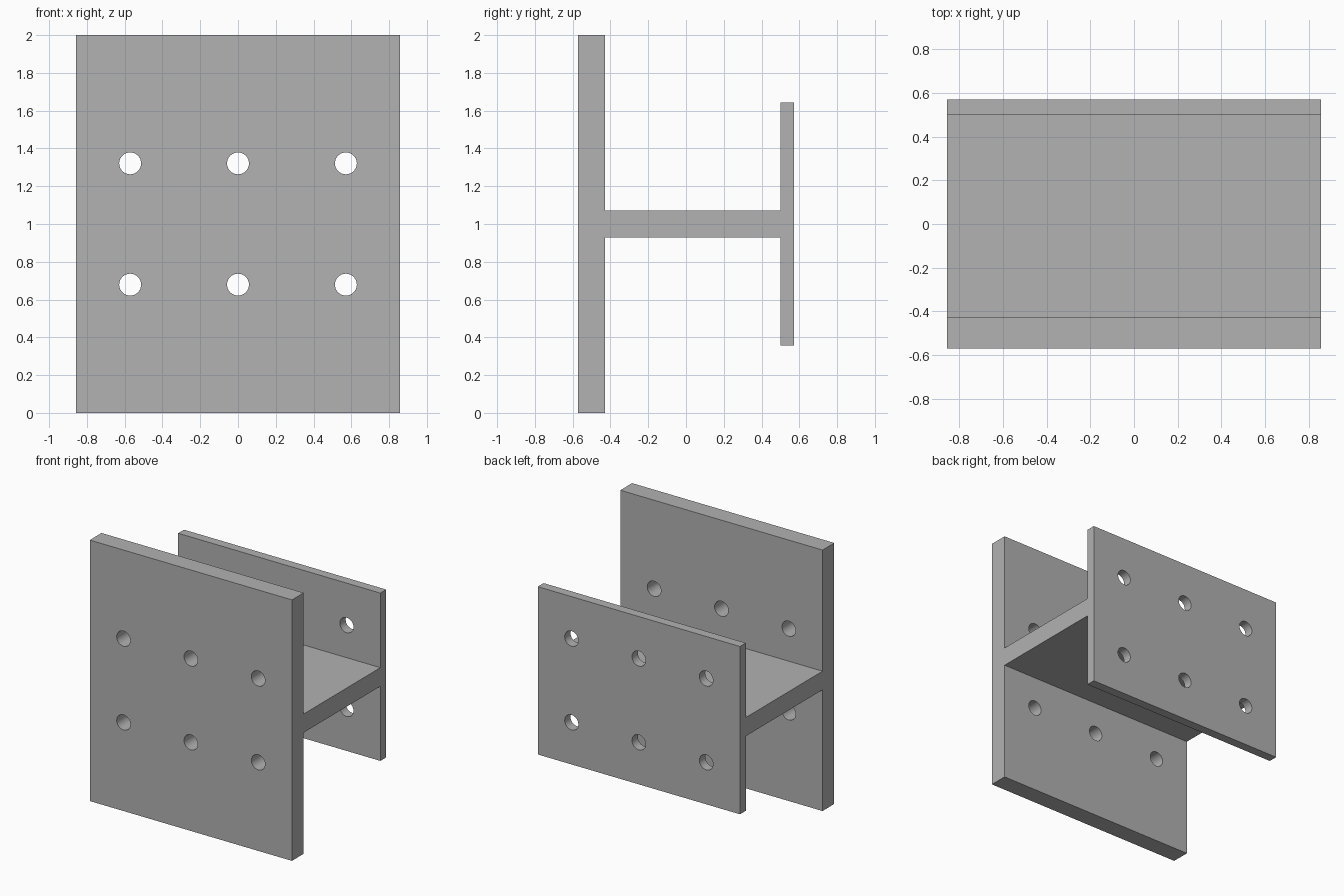
import bpy
import bmesh
from mathutils import Matrix, Vector

default = bpy.data.objects.get("Cube")
if default:
    bpy.data.objects.remove(default, do_unlink=True)

HALF_W, HALF_D = 0.857, 0.571      # half width and half depth
FRONT_IN, BACK_IN = -0.429, 0.5    # inner faces of the two flanges
BACK_H, WEB_H = 0.643, 0.0715      # half heights about the centre
MID, HOLE_R = 1.0, 0.058

steel = bpy.data.materials.new("steel grey")
steel.use_nodes = True
grey = (0.445, 0.445, 0.445, 1)
steel.diffuse_color = grey
steel.node_tree.nodes["Principled BSDF"].inputs["Base Color"].default_value = grey


def add_object(name, bm):
    bmesh.ops.recalc_face_normals(bm, faces=bm.faces)
    mesh = bpy.data.meshes.new(name)
    bm.to_mesh(mesh)
    bm.free()
    mesh.materials.append(steel)
    obj = bpy.data.objects.new(name, mesh)
    bpy.context.collection.objects.link(obj)
    return obj


# H-shaped side profile: upper half, then its mirror below
upper = [(-HALF_D, 1.0), (FRONT_IN, 1.0), (FRONT_IN, WEB_H), (BACK_IN, WEB_H),
         (BACK_IN, BACK_H), (HALF_D, BACK_H)]
profile = upper + [(y, -h) for y, h in reversed(upper)]

# Beam: profile extruded along the width
bm = bmesh.new()
face = bm.faces.new([bm.verts.new((-HALF_W, y, MID + h)) for y, h in profile])
extruded = bmesh.ops.extrude_face_region(bm, geom=[face])["geom"]
bmesh.ops.translate(bm, vec=Vector((2 * HALF_W, 0, 0)),
                    verts=[v for v in extruded if isinstance(v, bmesh.types.BMVert)])
beam = add_object("flanged_beam", bm)

# Bolt holes: two rows of three through both flanges
bm = bmesh.new()
for x in (-0.571, 0, 0.571):
    for dz in (-0.321, 0.321):
        place = Matrix.Translation((x, 0, MID + dz)) @ Matrix.Rotation(1.5707963, 4, "X")
        bmesh.ops.create_cone(bm, cap_ends=True, segments=32, radius1=HOLE_R,
                              radius2=HOLE_R, depth=2, matrix=place)
cutter = add_object("hole_cutter", bm)
cutter.hide_render = True

cut = beam.modifiers.new("bolt holes", "BOOLEAN")
cut.operation = "DIFFERENCE"
cut.solver = "EXACT"
cut.object = cutter

# Bake the holes, discard the cutter and smooth the bores
bpy.ops.object.select_all(action="DESELECT")
bpy.context.view_layer.objects.active = beam
beam.select_set(True)
bpy.ops.object.modifier_apply(modifier=cut.name)
bpy.data.objects.remove(cutter, do_unlink=True)
bpy.ops.object.shade_smooth_by_angle()
